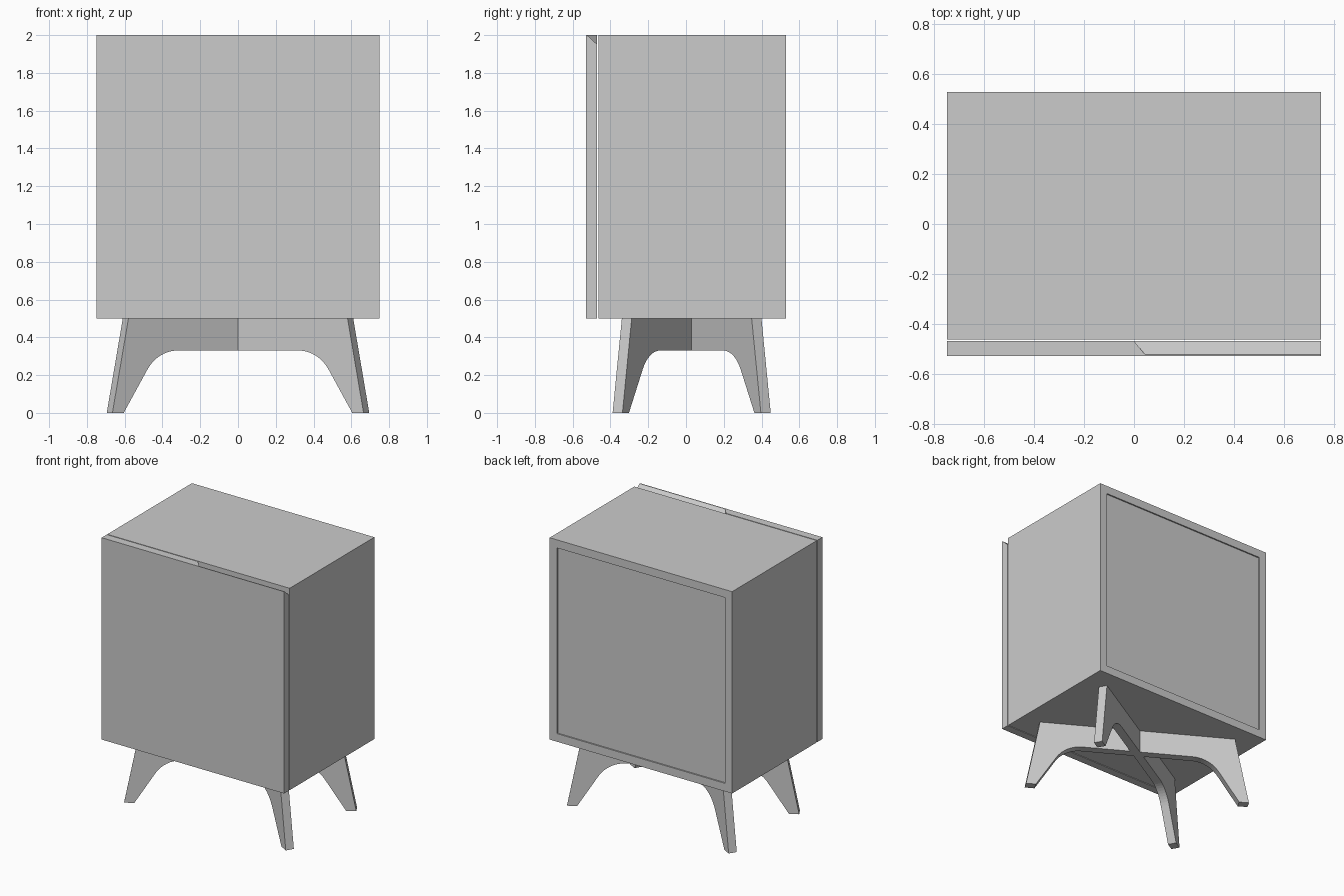
import bpy, bmesh, math

if "Cube" in bpy.data.objects:
    bpy.data.objects.remove(bpy.data.objects["Cube"])

W, BACK, FRONT, DOOR_BACK = 0.75, 0.53, -0.53, -0.47
CASE_FRONT, Z0, Z1, T = -0.464, 0.50, 2.0, 0.06


def make_object(name, verts, faces):
    mesh = bpy.data.meshes.new(name)
    mesh.from_pydata(verts, [], faces)
    bm = bmesh.new()
    bm.from_mesh(mesh)
    bmesh.ops.recalc_face_normals(bm, faces=bm.faces)
    bm.to_mesh(mesh)
    bm.free()
    obj = bpy.data.objects.new(name, mesh)
    bpy.context.collection.objects.link(obj)
    return obj


def extrude_profile(name, pts, thickness):
    """Closed outline in x/z, extruded evenly about y = 0."""
    n = len(pts)
    h = thickness / 2
    verts = [(x, y, z) for y in (-h, h) for x, z in pts]
    faces = [tuple(range(n)), tuple(range(n, 2 * n))]
    faces += [(i, (i + 1) % n, (i + 1) % n + n, i + n) for i in range(n)]
    return make_object(name, verts, faces)


# Case: open sleeve of four panels, thickened inwards
corners = [(-W, Z0), (W, Z0), (W, Z1), (-W, Z1)]
sleeve = [(x, y, z) for y in (CASE_FRONT, BACK) for x, z in corners]
case = make_object("cabinet_case", sleeve,
                   [(i, (i + 1) % 4, (i + 1) % 4 + 4, i + 4) for i in range(4)])
# Outward normals so that the wall thickness goes inside
if case.data.polygons[0].normal.z > 0:
    case.data.flip_normals()
solid = case.modifiers.new("wall", "SOLIDIFY")
solid.thickness = T
solid.offset = -1
solid.use_even_offset = True

# Back panel, slightly recessed in the case
a = T
panel = extrude_profile("back_panel", [(-W + a, Z0 + a), (W - a, Z0 + a),
                                       (W - a, Z1 - a), (-W + a, Z1 - a)], 0.03)
panel.location.y = BACK - 0.01 - 0.015

# Door with a finger-pull chamfer along the right half of its top back edge
F, B, LIP, CUT = FRONT, DOOR_BACK, FRONT + 0.006, Z1 - 0.05
door_verts = [
    (-W, F, Z0), (W, F, Z0), (W, F, Z1), (-W, F, Z1),      # 0-3 front
    (-W, B, Z0), (W, B, Z0), (-W, B, Z1),                  # 4-6 back
    (0, B, Z1), (0, B, CUT), (W, B, CUT),                  # 7-9 cut at back
    (0.045, LIP, Z1), (W, LIP, Z1),                        # 10-11 cut at lip
]
door_faces = [
    (0, 1, 2, 3), (0, 4, 5, 1), (0, 3, 6, 4), (1, 5, 9, 11, 2),
    (4, 6, 7, 8, 9, 5), (3, 2, 11, 10, 7, 6), (8, 10, 11, 9), (7, 10, 8),
]
make_object("door", door_verts, door_faces)

# Leg boards: arched outline with splayed feet, two boards crossing
R, TURN, ARC_X, ARCH_Z = 0.218, math.radians(57.7), 0.3875, 0.33
half = [(0.687, Z0), (0.785, 0), (0.716, 0)]
for i in range(10, -1, -1):
    t = TURN * i / 10
    half.append((ARC_X + R * math.sin(t), ARCH_Z - R * (1 - math.cos(t))))
outline = half + [(-x, z) for x, z in reversed(half)]
for name, angle in (("leg_board_a", 30), ("leg_board_b", -30)):
    leg = extrude_profile(name, outline, 0.06)
    leg.rotation_euler.z = math.radians(angle)
    leg.location.y = 0.03
